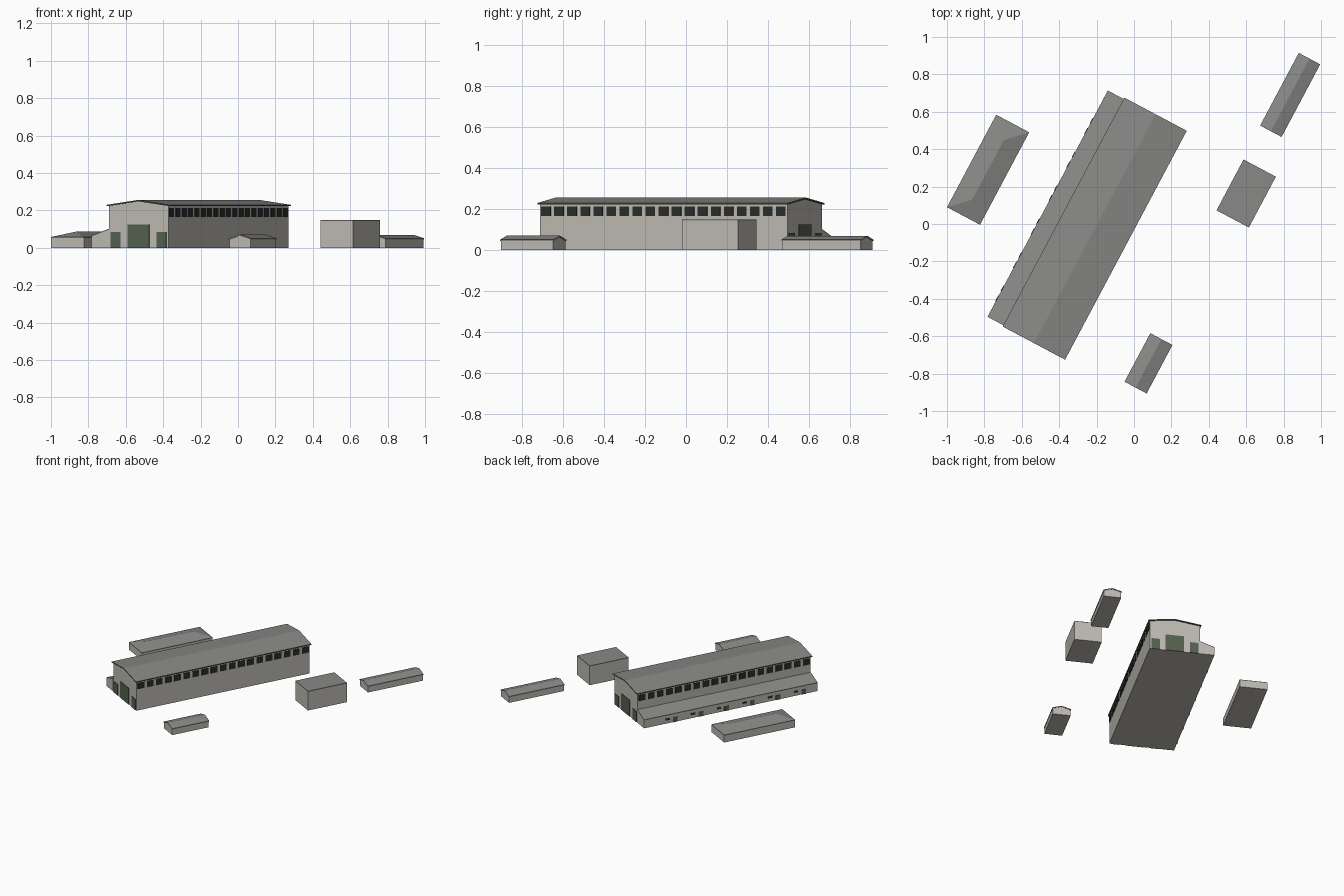
import bpy, bmesh, math
from mathutils import Matrix, Vector

if "Cube" in bpy.data.objects:
    bpy.data.objects.remove(bpy.data.objects["Cube"], do_unlink=True)

TURN = math.radians(-28)


def material(name, rgb):
    m = bpy.data.materials.new(name)
    m.use_nodes = True
    m.diffuse_color = (*rgb, 1)
    m.node_tree.nodes["Principled BSDF"].inputs["Base Color"].default_value = (*rgb, 1)
    return m


WALL = material("pale plaster", (0.52, 0.50, 0.45))
ROOF = material("grey roofing", (0.25, 0.25, 0.24))
GREEN = material("dark green paint", (0.09, 0.12, 0.08))
GLASS = material("dark glass", (0.024, 0.027, 0.023))


def finish(name, bm, centre, mats, rule=None):
    """Place a mesh built in the building's own axes (x across, y along)."""
    bmesh.ops.recalc_face_normals(bm, faces=bm.faces)
    if rule:
        for f in bm.faces:
            f.normal_update()
            f.material_index = rule(f)
    me = bpy.data.meshes.new(name)
    bm.to_mesh(me)
    bm.free()
    for m in mats:
        me.materials.append(m)
    ob = bpy.data.objects.new(name, me)
    ob.location = (*centre, 0)
    ob.rotation_euler.z = TURN
    bpy.context.collection.objects.link(ob)
    return ob


def prism(name, profile, half_len, centre, mats, rule=None):
    """Extrude a cross-section (x, z) along the building."""
    bm = bmesh.new()
    face = bm.faces.new([bm.verts.new((x, -half_len, z)) for x, z in profile])
    new = bmesh.ops.extrude_face_region(bm, geom=[face])["geom"]
    moved = [v for v in new if isinstance(v, bmesh.types.BMVert)]
    bmesh.ops.translate(bm, verts=moved, vec=(0, 2 * half_len, 0))
    return finish(name, bm, centre, mats, rule)


def plates(name, boxes, centre, mat):
    """Join thin boxes, each given as (middle, size)."""
    bm = bmesh.new()
    for mid, size in boxes:
        bmesh.ops.create_cube(bm, size=1, matrix=Matrix.Translation(mid) @ Matrix.Diagonal((*size, 1)))
    return finish(name, bm, centre, [mat])


def top_or_trim(f):
    return 0 if f.normal.z > 0.3 else 1


def gabled(name, centre, hw, hl, eave, ridge, lip, trim):
    """Walls with a pitched roof slab that overhangs by lip."""
    t = 0.007
    w, l = hw - lip, hl - lip
    drop = (ridge - eave) * lip / hw
    prism(name + "_walls", [(-w, 0), (w, 0), (w, eave + drop - t), (0, ridge - t), (-w, eave + drop - t)],
          l, centre, [WALL])
    prism(name + "_roof", [(-hw, eave - t), (0, ridge - t), (hw, eave - t),
                           (hw, eave), (0, ridge), (-hw, eave)],
          hl, centre, [ROOF, trim], top_or_trim)


# Main hall
HALL = (-0.21, -0.025)
W, L = 0.18, 0.685
gabled("hall", HALL, 0.189, 0.693, 0.23, 0.256, 0.009, GREEN)

# Clerestory windows on both long sides
COUNT = 19
pitch = 2 * L / COUNT
for side, label in ((1, "left"), (-1, "right")):
    plates(label + "_clerestory_windows",
           [(Vector((side * W, -L + pitch * (i + 0.5), 0.189)), (0.006, 0.052, 0.047)) for i in range(COUNT)],
           HALL, GLASS)

# Large gate and two side doors on each gable
for end, label in ((-1, "front"), (1, "back")):
    y = end * L
    plates(label + "_gate", [(Vector((0, y, 0.063)), (0.132, 0.006, 0.126))], HALL, GREEN)
    plates(label + "_side_doors",
           [(Vector((s * 0.139, y, 0.042)), (0.06, 0.006, 0.084)) for s in (-1, 1)], HALL, GREEN)

# Lean-to along one side
OUT = -0.285
prism("lean_to_walls", [(OUT, 0), (-W, 0), (-W, 0.096), (OUT, 0.06)], L, HALL, [WALL])
prism("lean_to_roof", [(OUT, 0.06), (-W, 0.096), (-W, 0.102), (OUT, 0.066)], L, HALL, [ROOF])
spots = [L - 2 * L * (0.135 + 0.148 * i) for i in range(6)]
plates("lean_to_windows", [(Vector((OUT, y, 0.032)), (0.006, 0.032, 0.014)) for y in spots], HALL, GLASS)
plates("lean_to_doors", [(Vector((OUT, y - 0.06, 0.018)), (0.006, 0.036, 0.036)) for y in spots], HALL, GREEN)

# Two small gabled sheds
gabled("near_shed", (0.0775, -0.745), 0.067, 0.147, 0.051, 0.071, 0.003, ROOF)
gabled("far_shed", (0.835, 0.69), 0.065, 0.22, 0.051, 0.07, 0.003, ROOF)

# Flat-roofed block
BLOCK = (0.60, 0.163)
bw, bl = 0.098, 0.154
prism("block_walls", [(-bw, 0), (bw, 0), (bw, 0.144), (-bw, 0.144)], bl, BLOCK, [WALL])
prism("block_roof", [(-bw, 0.144), (bw, 0.144), (bw, 0.15), (-bw, 0.15)], bl, BLOCK, [ROOF])

# Hip-roofed store
STORE = (-0.78, 0.29)
sw, sl, eave = 0.1, 0.28, 0.058
prism("store_walls", [(-sw, 0), (sw, 0), (sw, eave - 0.006), (-sw, eave - 0.006)], sl, STORE, [WALL])
bm = bmesh.new()
for x in (-sw, sw):
    for y in (-sl, sl):
        for z in (eave - 0.006, eave):
            bm.verts.new((x, y, z))
for y in (sw - sl, sl - sw):
    bm.verts.new((0, y, 0.087))
bmesh.ops.convex_hull(bm, input=bm.verts)
bmesh.ops.dissolve_limit(bm, angle_limit=0.01, verts=bm.verts, edges=bm.edges)
finish("store_hip_roof", bm, STORE, [ROOF])
